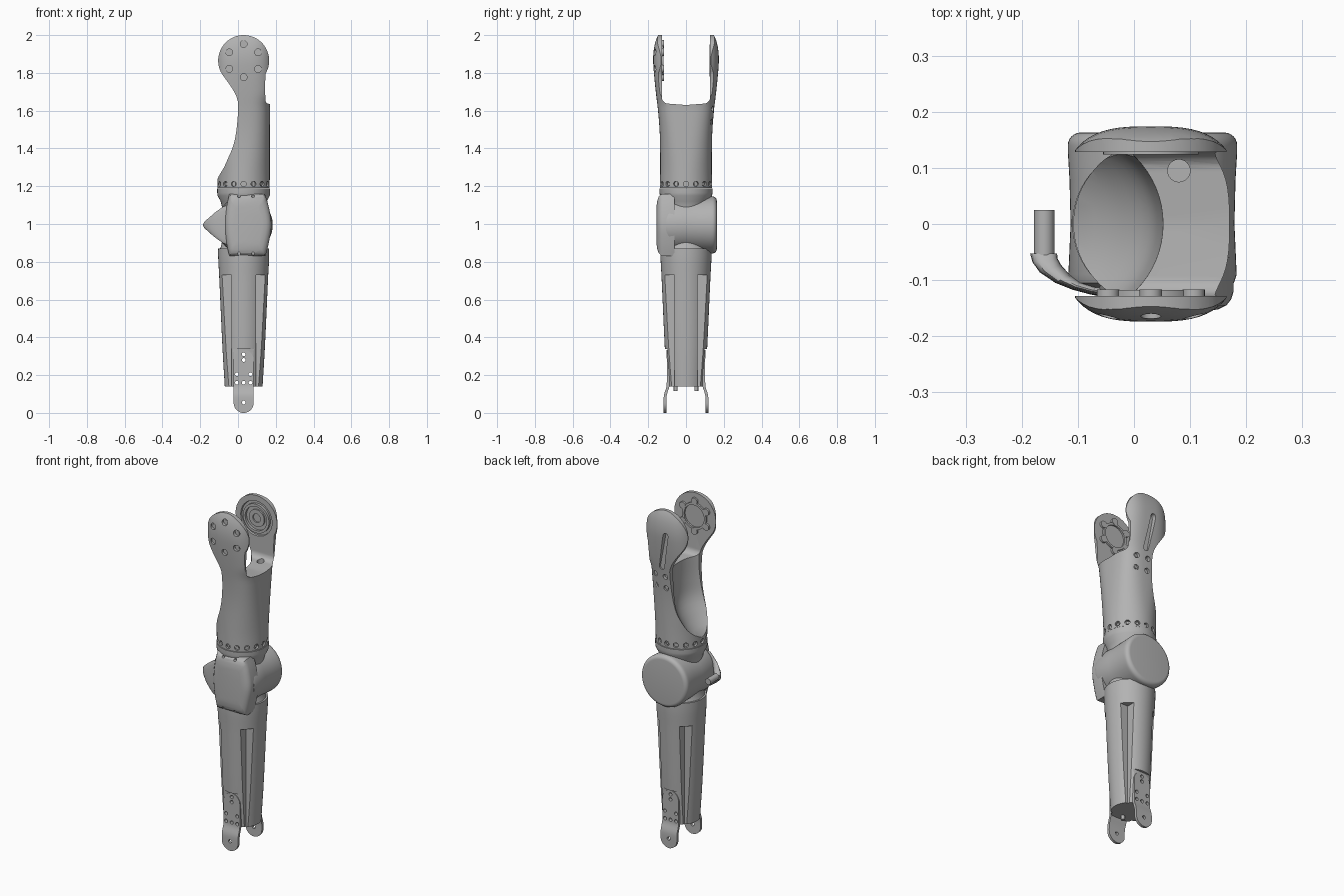
import bpy, bmesh
from math import sin, cos, pi, sqrt, radians
from mathutils import Vector, Matrix

cube = bpy.data.objects.get("Cube")
if cube:
    bpy.data.objects.remove(cube, do_unlink=True)

CX = 0.03                      # axis of the limb
ELBOW = 0.995                  # elbow height
HEAD = Vector((CX, 0, 1.865))  # shoulder pivot
parts = []


def finish(name, bm, keep=True):
    bmesh.ops.recalc_face_normals(bm, faces=bm.faces)
    me = bpy.data.meshes.new(name)
    bm.to_mesh(me)
    bm.free()
    ob = bpy.data.objects.new(name, me)
    bpy.context.collection.objects.link(ob)
    ob.hide_render = not keep
    if keep:
        parts.append(ob)
    return ob


def loft(name, rings, keep=True):
    """Skin a list of closed rings and cap both ends."""
    bm = bmesh.new()
    loops = [[bm.verts.new(p) for p in ring] for ring in rings]
    n = len(loops[0])
    for a, b in zip(loops, loops[1:]):
        for i in range(n):
            j = (i + 1) % n
            bm.faces.new((a[i], a[j], b[j], b[i]))
    bm.faces.new(loops[0][::-1])
    bm.faces.new(loops[-1])
    return finish(name, bm, keep)


def cylinders(name, spots, r, depth, keep=True, sides=24):
    """Cylinders centred on (point, direction) pairs, in one mesh."""
    bm = bmesh.new()
    for point, way in spots:
        turn = Vector(way).to_track_quat('Z', 'Y').to_matrix().to_4x4()
        bmesh.ops.create_cone(bm, cap_ends=True, segments=sides, radius1=r, radius2=r,
                              depth=depth, matrix=Matrix.Translation(point) @ turn)
    return finish(name, bm, keep)


def boolean(ob, cutter, operation='DIFFERENCE', drop=True):
    mod = ob.modifiers.new("cut", 'BOOLEAN')
    mod.operation, mod.object, mod.solver = operation, cutter, 'EXACT'
    dg = bpy.context.evaluated_depsgraph_get()
    me = bpy.data.meshes.new_from_object(ob.evaluated_get(dg))
    ob.modifiers.clear()
    ob.data = me
    if drop:
        bpy.data.objects.remove(cutter, do_unlink=True)


def curve(table, t):
    """Smooth interpolation through (t, value) pairs."""
    if t <= table[0][0]:
        return table[0][1]
    for i in range(len(table) - 1):
        (t0, a), (t1, b) = table[i], table[i + 1]
        if t <= t1:
            def slope(k):
                lo, hi = table[max(k - 1, 0)], table[min(k + 1, len(table) - 1)]
                return (hi[1] - lo[1]) / (hi[0] - lo[0]) * (t1 - t0)
            u = (t - t0) / (t1 - t0)
            return ((2*u**3 - 3*u*u + 1) * a + (u**3 - 2*u*u + u) * slope(i)
                    + (3*u*u - 2*u**3) * b + (u**3 - u*u) * slope(i + 1))
    return table[-1][1]


def steps(a, b, n):
    return [a + (b - a) * i / n for i in range(n + 1)]


def oval(z, a, b, power=2, cx=CX, n=64):
    ring = []
    for i in range(n):
        c, s = cos(2 * pi * i / n), sin(2 * pi * i / n)
        ring.append((cx + a * abs(c) ** (2 / power) * (1 if c > 0 else -1),
                     b * abs(s) ** (2 / power) * (1 if s > 0 else -1), z))
    return ring


def lathe_y(name, profile, centre, n=64, keep=True):
    """Rings of (y, radius) about an axis along y."""
    return loft(name, [[(centre[0] + r * cos(2 * pi * i / n), y, centre[1] + r * sin(2 * pi * i / n))
                        for i in range(n)] for y, r in profile], keep)


def prism(name, outline, y0, y1, keep=False):
    return loft(name, [[(x, y, z) for x, z in outline] for y in (y0, y1)], keep)


# Upper arm: rounded column trimmed to the side outline
depth = [(1.19, .137), (1.4, .137), (1.5, .14), (1.6, .148), (1.7, .16),
         (1.8, .17), (1.88, .174), (1.95, .166), (2.0, .148), (2.04, .12)]
width = [(1.19, .138), (1.6, .139), (1.64, .141), (1.7, .16), (2.04, .16)]
power = [(1.19, 2), (1.3, 2.1), (1.65, 3), (2.04, 3)]
upper = loft("upper_arm", [oval(z, curve(width, z), curve(depth, z), curve(power, z))
                           for z in steps(1.19, 2.04, 34)])
outline = [(HEAD.x + .135 * cos(radians(t)), HEAD.z + .135 * sin(radians(t))) for t in range(-30, 216, 5)]
left_edge = [(1.2, -.15), (1.25, -.104), (1.3, -.078), (1.4, -.03), (1.5, -.008),
             (1.64, 0), (1.69, -.015), (1.74, -.046), (1.788, -.081)]
outline += [(curve(left_edge, z), z) for z in steps(1.77, 1.2, 24)]
outline += [(-.2, 1.1), (.25, 1.1), (.25, 1.63), (.168, 1.64), (.149, 1.66), (.143, 1.69), (.143, 1.74)]
boolean(upper, prism("outline_cutter", outline, -.3, .3, keep=False), 'INTERSECT')

# Fork gap with rounded floor corners
gap = [(-.128, 2.2), (.128, 2.2)]
for side in (1, -1):
    arc = [(side * (.093 + .035 * cos(t)), 1.672 - .035 * sin(t)) for t in steps(0, pi / 2, 8)]
    gap += arc if side > 0 else [(0, 1.63)] + arc[::-1]
boolean(upper, loft("gap_cutter", [[(x, y, z) for y, z in gap] for x in (-.4, .4)], False))

# Hollow scoop in the inner side of the arm
scoop = [(1.2, -.13), (1.25, -.1), (1.3, -.045), (1.4, .025), (1.5, .045), (1.66, .053)]
boolean(upper, loft("scoop_cutter", [oval(z, .167, .167, 2, curve(scoop, z) - .167)
                                     for z in steps(1.2, 1.66, 18)], False))

# Shoulder bolts, joint recess, back slot and back screws
bolts = [HEAD + Vector((.088 * cos(t), 0, .088 * sin(t))) for t in steps(pi / 6, pi * 11 / 6, 5)]
Y = Vector((0, 1, 0))
boolean(upper, cylinders("bolt_cutter", [(p - Y * .202, Y) for p in bolts], .018, .1, False))
cylinders("shoulder_bolts", [(p - Y * .149, Y) for p in bolts], .012, .016)
boolean(upper, lathe_y("recess_cutter", [(.1, .108), (.138, .1)], (HEAD.x, HEAD.z), keep=False))
slot = [(.016 * cos(t), .016 * sin(t) + (.1 if t < pi else -.1))
        for t in steps(0, pi, 8)[:-1] + [pi - .001] + steps(pi, 2 * pi, 8)]
lean = .18
slot = [(CX + x * cos(lean) - z * sin(lean), 1.765 + x * sin(lean) + z * cos(lean)) for x, z in slot]
boolean(upper, prism("slot_cutter", slot, .146, .3))
screws = [(x, z) for x in (.03, .1) for z in (1.54, 1.61)]
boolean(upper, cylinders("screw_cutter", [((x, .17, z), Y) for x, z in screws], .015, .08, False))
cylinders("back_screws", [((x, .125, z), Y) for x, z in screws], .009, .02)
boolean(upper, cylinders("floor_hole_cutter", [((.08, .095, 1.64), (0, 0, 1))], .02, .1, False))

# Mounting rings inside the fork
def ring(name, r0, r1, y0, y1):
    tube = lathe_y(name, [(y0, r1), (y1, r1)], (HEAD.x, HEAD.z))
    boolean(tube, lathe_y("bore", [(y0 - .1, r0), (y1 + .1, r0)], (HEAD.x, HEAD.z), keep=False))

ring("front_mount_ring", .065, .078, -.135, -.118)
ring("back_bearing_outer", .07, .085, .124, .142)
ring("back_bearing_inner", .025, .05, .13, .142)
cylinders("mount_tabs", [(p - Y * .124, Y) for p in bolts], .02, .014)

# Collar with a circle of bolts
spin = [Vector((cos(t), sin(t), 0)) for t in steps(0, 2 * pi, 16)[:-1]]
centre = Vector((CX, 0, 1.212))
boolean(upper, cylinders("collar_cutter", [(centre + d * .15, d) for d in spin], .014, .05, False))
cylinders("collar_bolts", [(centre + d * .124, d) for d in spin], .008, .016, sides=12)

# Elbow column, drum and front cover
column = [(.85, .135), (.88, .12), (.93, .11), (1.08, .112), (1.12, .122), (1.15, .138), (1.165, .14), (1.188, .14)]
loft("elbow_column", [oval(z, r, r) for z, r in column])
drum = [(-.115, .13), (-.105, .145), (-.09, .15), (0, .146), (.08, .148), (.13, .151)]
drum += [(.14 + .023 * sin(t), .128 + .023 * cos(t)) for t in steps(0, pi / 2, 6)]
lathe_y("elbow_drum", drum, (CX + .003, ELBOW))
cover_side = [(-.165, .145), (-.1, .162), (0, .177), (.1, .162), (.165, .142)]
cover = [(curve(cover_side, z) - CX + .03, ELBOW + z) for z in steps(-.165, .165, 14)]
cover += [(-.045 - .024 * (1 - (z / .165) ** 2), ELBOW + z) for z in steps(.165, -.165, 14)]
mid = .055
cap = loft("elbow_cover", [[(mid + (x - mid) * s, y, ELBOW + (z - ELBOW) * s) for x, z in cover]
                           for y, s in ((-.06, 1), (-.122, 1), (-.134, .97), (-.145, .9), (-.152, .78), (-.156, .6))])
boolean(cap, cylinders("cover_cutter", [((x, -.16, ELBOW + s * .152), Y)
                                        for x in (.005, .08) for s in (-1, 1)], .008, .07, False, 12))

# Curved horn and its pin
horn = []
for ox, oy, ix, iy, h in ((-.03, -.135, -.03, -.11, .11), (-.08, -.125, -.07, -.11, .1),
                          (-.11, -.117, -.095, -.102, .08), (-.14, -.105, -.115, -.09, .06),
                          (-.168, -.086, -.13, -.073, .036), (-.181, -.068, -.136, -.062, .025),
                          (-.185, -.053, -.137, -.053, .016)):
    out, inn = Vector((ox, oy, ELBOW)), Vector((ix, iy, ELBOW))
    horn.append([out.lerp(inn, .5 - .5 * cos(t)) + Vector((0, 0, h * sin(t) * (1.6 - .6 * abs(sin(t)))))
                 for t in steps(0, 2 * pi, 20)[:-1]])
loft("elbow_horn", horn)
cylinders("horn_pin", [((-.16, -.02, ELBOW), Y)], .018, .09)

# Forearm: tapered column with four notched corners
taper = [(.14, .1), (.34, .112), (.73, .13), (.82, .135), (.87, .135)]
forearm = loft("forearm", [oval(z, curve(taper, z), curve(taper, z)) for z in steps(.14, .87, 20)])
bm = bmesh.new()
for sx in (-1, 1):
    for sy in (-1, 1):
        place = Matrix.Translation((CX + sx * .165, sy * .162, .33)) @ Matrix.Diagonal((.2, .2, .8, 1))
        bmesh.ops.create_cube(bm, size=1, matrix=place)
boolean(forearm, finish("notch_cutter", bm, False))
cylinders("wrist_pegs", [((CX, s * .055, .13), (0, 0, 1)) for s in (-1, 1)], .01, .03)

# Wrist plates: rounded strips that step outwards below the forearm
R, TOP = .053, .333
ends = [R - R * cos(t) for t in steps(.12, pi / 2, 8)]
ends[0] = 0
levels = ends + steps(.07, .27, 16) + [TOP - d for d in ends[::-1]]
offset = [(0, .118), (.085, .118), (.105, .114), (.135, .104), (.15, .102), (TOP, .102)]
holes = [(CX, .31), (CX, .28), (CX, .16)] + [(CX + s * .036, z) for s in (-1, 1) for z in (.16, .205)]
drill = cylinders("wrist_hole_cutter", [((x, 0, z), Y) for x, z in holes + [(CX, .055)]], .01, .6, False, 16)
seat = prism("seat_cutter", [(CX + s * .056, z) for s, z in ((-1, .05), (1, .05), (1, .338), (-1, .338))], -.3, -.098)
seat_back = prism("seat_cutter", [(CX + s * .056, z) for s, z in ((-1, .05), (1, .05), (1, .338), (-1, .338))], .098, .3)
for cutter in (seat, seat_back):
    boolean(forearm, cutter)
boolean(forearm, drill, drop=False)
for name, side in (("front_wrist_plate", -1), ("back_wrist_plate", 1)):
    rings = []
    for z in levels:
        d = min(z, TOP - z)
        w = max(sqrt(max(R * R - (R - d) ** 2, 0)) if d < R else R, .008)
        y = curve(offset, z)
        rings.append([(CX - w, side * y, z), (CX + w, side * y, z),
                      (CX + w, side * (y - .015), z), (CX - w, side * (y - .015), z)])
    boolean(loft(name, rings), drill, drop=False)
bpy.data.objects.remove(drill, do_unlink=True)

# One grey finish, smooth with sharp edges kept
grey = bpy.data.materials.new("plain_grey")
grey.use_nodes = True
tone = (.45, .45, .45, 1)
grey.diffuse_color = tone
grey.node_tree.nodes["Principled BSDF"].inputs["Base Color"].default_value = tone
bpy.ops.object.select_all(action='DESELECT')
for ob in parts:
    ob.data.materials.clear()
    ob.data.materials.append(grey)
    ob.select_set(True)
bpy.context.view_layer.objects.active = parts[0]
bpy.ops.object.shade_smooth_by_angle(angle=radians(32))
